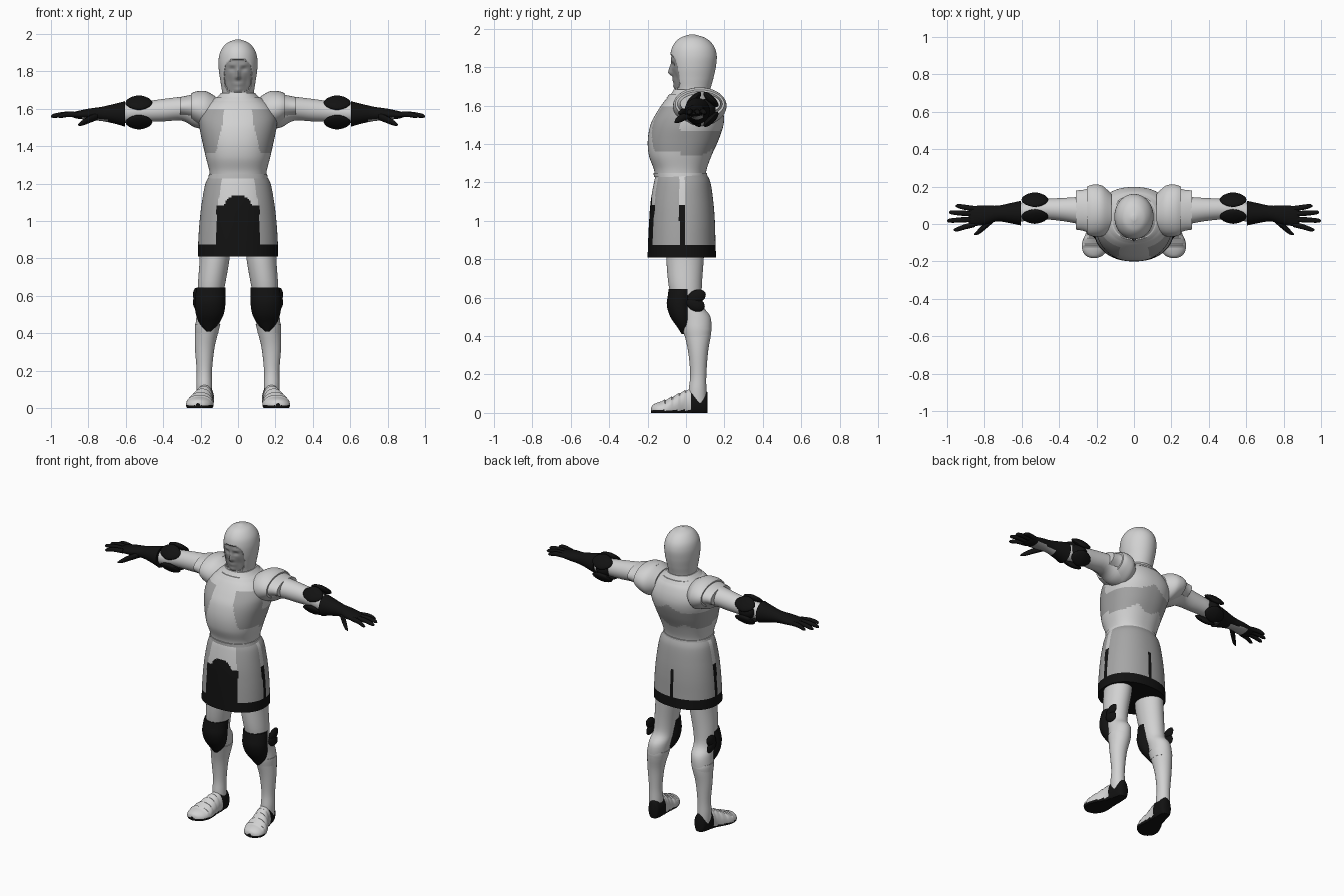
import bpy, bmesh
from math import sin, cos, pi, exp, radians
from mathutils import Vector, Matrix

cube = bpy.data.objects.get("Cube")
if cube:
    bpy.data.objects.remove(cube)


def material(name, grey):
    mat = bpy.data.materials.new(name)
    mat.use_nodes = True
    colour = (grey, grey, grey, 1)
    mat.diffuse_color = colour
    mat.node_tree.nodes["Principled BSDF"].inputs["Base Color"].default_value = colour
    return mat


MATERIALS = [material("light steel", .64), material("grey cloth", .38),
             material("black leather", .006), material("shaded skin", .3)]
LIGHT, GREY, BLACK, SKIN = range(4)


def finish(name, bm, paint, mirror):
    """Colour the faces, shade them and make the object."""
    bmesh.ops.recalc_face_normals(bm, faces=bm.faces)
    bm.normal_update()
    for face in bm.faces:
        if callable(paint):
            face.material_index = paint(face.calc_center_median(), face.normal)
        else:
            face.material_index = paint
    mesh = bpy.data.meshes.new(name)
    bm.to_mesh(mesh)
    bm.free()
    for mat in MATERIALS:
        mesh.materials.append(mat)
    mesh.shade_smooth()
    mesh.set_sharp_from_angle(angle=radians(40))
    obj = bpy.data.objects.new(name, mesh)
    bpy.context.scene.collection.objects.link(obj)
    if mirror:
        mod = obj.modifiers.new("Mirror", 'MIRROR')
        mod.use_mirror_merge = False
    return obj


def spline(rows, steps):
    """Pass a smooth curve through the section rows."""
    rows = [Vector(row) for row in rows]
    last = len(rows) - 1
    for i in range(last):
        a, b, c, d = rows[max(i - 1, 0)], rows[i], rows[i + 1], rows[min(i + 2, last)]
        for k in range(steps):
            t = k / steps
            yield (b * 2 + (c - a) * t + (a * 2 - b * 5 + c * 4 - d) * t ** 2
                   + (b * 3 - a - c * 3 + d) * t ** 3) / 2
    yield rows[last]


def loft(name, axis, rows, paint=LIGHT, mirror=False, segments=32, steps=4, power=2, shape=None):
    """Skin oval sections; a row is position, two centres, two radii."""
    u, v = [i for i in range(3) if i != axis]
    bm = bmesh.new()
    rings = []
    for pos, cu, cv, ru, rv in spline(rows, steps):
        ring = []
        for k in range(segments):
            angle = 2 * pi * k / segments
            p = Vector((0, 0, 0))
            p[axis] = pos
            for i, centre, radius, w in ((u, cu, ru, cos(angle)), (v, cv, rv, sin(angle))):
                p[i] = centre + radius * abs(w) ** (2 / power) * (1 if w > 0 else -1)
            if shape:
                shape(p)
            ring.append(bm.verts.new(p))
        rings.append(ring)
    for low, high in zip(rings, rings[1:]):
        for k in range(segments):
            n = (k + 1) % segments
            bm.faces.new((low[k], low[n], high[n], high[k]))
    bm.faces.new(rings[0])
    bm.faces.new(rings[-1])
    return finish(name, bm, paint, mirror)


def petal(name, centre, radii, tilt=0, paint=BLACK):
    """Curved diamond plate on both sides of the body."""
    bm = bmesh.new()
    bmesh.ops.create_uvsphere(bm, u_segments=20, v_segments=12, radius=1)
    for vert in bm.verts:
        vert.co.x = abs(vert.co.x) ** 1.3 * (1 if vert.co.x > 0 else -1)
    bm.transform(Matrix.Translation(centre) @ Matrix.Rotation(tilt, 4, 'X')
                 @ Matrix.Diagonal((*radii, 1)))
    return finish(name, bm, paint, True)


# Head: mail hood with a face sculpted into its opening
def in_face(p):
    return p.y < .02 and (abs(p.x) / .073) ** 3 + (abs(p.z - 1.775) / .09) ** 3 < 1


BUMPS = [(0, 1.785, .011, .025, -.016), (0, 1.768, .017, .011, -.012),
         (.03, 1.812, .017, .01, .010), (.033, 1.836, .022, .008, -.005),
         (0, 1.735, .024, .005, -.007), (0, 1.722, .02, .005, -.006),
         (0, 1.7, .02, .014, -.010), (.045, 1.745, .015, .03, .005)]


def sculpt(p):
    if in_face(p):
        x, z = abs(p.x), p.z
        p.y += .006 + sum(h * exp(-((x - bx) / wx) ** 2 - ((z - bz) / wz) ** 2)
                          for bx, bz, wx, wz, h in BUMPS)


loft("mail_hood", 2, [
    (1.62, 0, .03, .11, .11), (1.65, 0, .03, .095, .1), (1.68, 0, .033, .085, .093),
    (1.74, 0, .035, .093, .107), (1.8, 0, .037, .102, .118), (1.86, 0, .039, .104, .121),
    (1.91, 0, .038, .092, .107), (1.95, 0, .035, .06, .07), (1.97, 0, .032, .012, .014)],
    lambda c, n: SKIN if in_face(c) else LIGHT, segments=128, steps=8, shape=sculpt)


# Torso: steel cuirass with darker inset side and back panels
def cuirass_colour(c, n):
    side = abs(c.x)
    if c.y < -.03:
        inner = .075 + max(0, 1.56 - c.z) * .22
        dark = inner < side and 1.36 < c.z < 1.6
    else:
        lower = 1.34 + max(0, .06 - abs(side - .08)) * .6
        dark = lower < c.z < 1.47 + max(0, .08 - side) * .5
    return GREY if dark else LIGHT


loft("cuirass", 2, [
    (1.22, 0, -.03, .148, .13), (1.27, 0, -.03, .154, .138), (1.34, 0, -.03, .172, .163),
    (1.42, 0, -.015, .19, .184), (1.5, 0, .005, .206, .19), (1.56, 0, .02, .205, .175),
    (1.62, 0, .03, .17, .145), (1.66, 0, .033, .115, .112), (1.685, 0, .033, .09, .096)],
    cuirass_colour, segments=128, steps=7, power=2.3)
loft("collar", 2, [(1.64, 0, .031, .147, .133), (1.652, 0, .032, .132, .124),
                   (1.66, 0, .033, .12, .118)], segments=64, power=2.3)
loft("belt", 2, [(1.228, 0, -.028, .158, .138), (1.25, 0, -.03, .156, .14)],
     segments=64, power=2.2)


# Skirt: cloth panels, black hem, front panel and slits
def skirt_colour(c, n):
    side = abs(c.x)
    if c.z < .872 or n.z < -.8:
        return BLACK
    if c.y < -.06 and side < .115:
        dome = 1.065 + max(0, .075 ** 2 - side ** 2) ** .5
        if c.z < max(1.08, dome):
            return BLACK
        return LIGHT if side < .11 - (c.z - 1.08) * .18 else GREY
    if abs(c.y + .02) < .014:
        return BLACK if c.z < 1.08 else LIGHT
    if c.y > .05 and side < .007 and c.z < 1.06:
        return BLACK
    return GREY


loft("skirt", 2, [
    (.81, 0, -.022, .215, .178), (.9, 0, -.022, .212, .175), (1, 0, -.021, .205, .171),
    (1.1, 0, -.021, .193, .163), (1.2, 0, -.02, .174, .147), (1.245, 0, -.025, .148, .13)],
    skirt_colour, segments=160, steps=12, power=2.2)

# Shoulders and arms
loft("pauldron", 0, [
    (.12, .06, 1.59, .1, .075), (.17, .07, 1.593, .135, .1), (.22, .072, 1.603, .138, .09),
    (.25, .072, 1.608, .128, .074)], mirror=True, segments=48)
loft("pauldron_lame", 0, [
    (.23, .072, 1.607, .125, .07), (.27, .073, 1.61, .11, .06), (.31, .075, 1.61, .105, .052)],
    mirror=True, segments=48)
loft("arm", 0, [
    (.16, .07, 1.59, .1, .1), (.23, .07, 1.585, .09, .085), (.3, .073, 1.6, .072, .064),
    (.4, .078, 1.592, .06, .06), (.5, .079, 1.584, .054, .054), (.6, .064, 1.576, .05, .052),
    (.7, .058, 1.575, .038, .038)], mirror=True)
for front, y in (("front", -1), ("back", 1)):
    for level, z in (("upper", 1), ("lower", -1)):
        petal(f"elbow_petal_{level}_{front}", (.53, .085 + y * .045, 1.58 + z * .052),
              (.072, .052, .02), -y * z * pi / 4)
petal("elbow_cap", (.53, .105, 1.58), (.06, .05, .055))


# Gauntlets: flared cuff, hand and fingers with paler palm
def glove_colour(c, n):
    return GREY if n.z < -.75 and .7 < c.x < .84 else BLACK


loft("gauntlet", 0, [
    (.605, .058, 1.572, .066, .068), (.66, .058, 1.573, .054, .053),
    (.73, .056, 1.572, .042, .038), (.8, .048, 1.57, .052, .03),
    (.86, .042, 1.567, .053, .02), (.885, .04, 1.566, .046, .012)], glove_colour, True)
for finger, y, spread, tip in (("index", -.002, -.028, .965), ("middle", .026, -.008, 1),
                               ("ring", .054, .008, .99), ("little", .082, .014, .955)):
    loft(finger + "_finger", 0, [
        (.85, y, 1.568, .014, .014), ((.85 + tip) / 2, y + spread / 2, 1.57, .014, .014),
        (tip - .015, y + spread, 1.562, .011, .011), (tip, y + spread, 1.558, .003, .003)],
        BLACK, True, 12)
loft("thumb", 0, [
    (.75, .03, 1.56, .02, .02), (.79, -.005, 1.545, .02, .02),
    (.83, -.04, 1.525, .015, .015), (.855, -.056, 1.513, .004, .004)], BLACK, True, 12)

# Legs and knee guards
loft("leg", 2, [
    (.95, .12, 0, .085, .1), (.8, .125, -.005, .08, .097), (.65, .143, -.003, .072, .085),
    (.56, .15, .015, .064, .072), (.5, .157, .05, .064, .077), (.42, .166, .06, .063, .071),
    (.32, .178, .063, .052, .052), (.2, .18, .064, .041, .042), (.12, .18, .06, .042, .046),
    (.05, .178, .06, .04, .048)], mirror=True, segments=40)
loft("greave_rim", 2, [(.45, .162, .055, .068, .075), (.43, .165, .058, .066, .074),
                       (.4, .168, .06, .062, .068)], mirror=True, segments=40)
loft("knee_guard", 2, [
    (.41, .157, -.01, .012, .012), (.45, .154, -.012, .05, .036), (.5, .151, -.025, .074, .057),
    (.56, .149, -.033, .082, .067), (.61, .147, -.027, .08, .068), (.645, .144, -.02, .077, .07)],
    BLACK, True)
petal("knee_wing_upper", (.225, .055, .605), (.016, .05, .035), .4)
petal("knee_wing_lower", (.225, .05, .565), (.016, .05, .035), -.4)


# Feet: lamed shoes with black soles and heels
def step_lames(p):
    if p.z > .03 and -.12 < p.y < .02:
        p.z += .007 * (p.y * 28 % 1)
    p.z = max(p.z, 0)


def shoe_colour(c, n):
    return BLACK if c.z < .014 or (c.y > .025 and c.z < .115) else LIGHT


loft("shoe", 1, [
    (.112, .17, .05, .02, .055), (.1, .171, .05, .037, .068), (.05, .175, .05, .047, .075),
    (0, .182, .04, .05, .075), (-.05, .195, .025, .062, .066), (-.1, .204, .018, .073, .05),
    (-.145, .21, .015, .064, .04), (-.172, .213, .014, .04, .028), (-.182, .214, .012, .012, .014)],
    shoe_colour, True, 48, 8, shape=step_lames)
